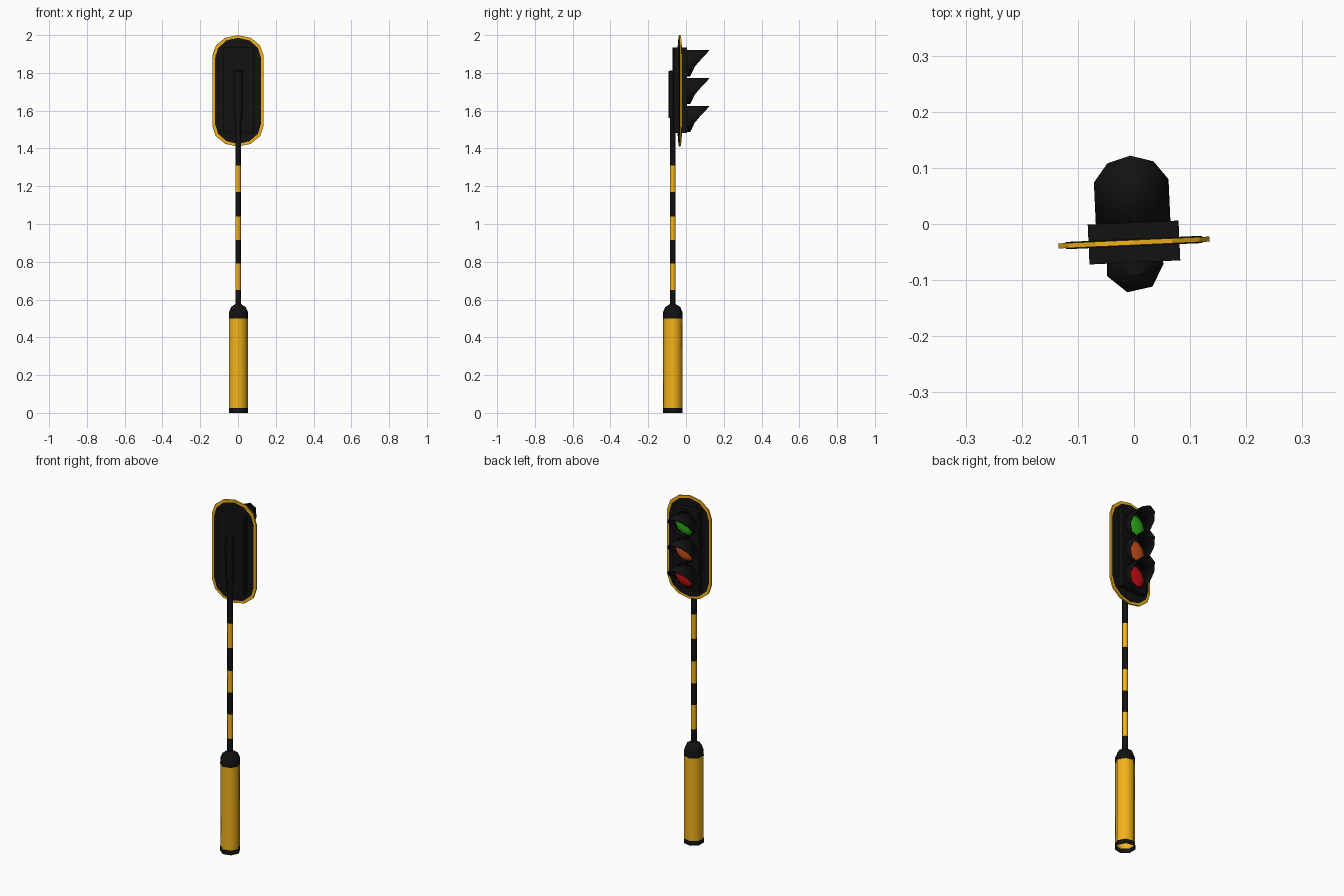
import bpy, bmesh
from math import sin, cos, pi, radians
from mathutils import Matrix

if "Cube" in bpy.data.objects:
    bpy.data.objects.remove(bpy.data.objects["Cube"])

def mat(name, rgb):
    m = bpy.data.materials.new(name)
    m.diffuse_color = (*rgb, 1)
    m.use_nodes = True
    m.node_tree.nodes["Principled BSDF"].inputs["Base Color"].default_value = m.diffuse_color
    return m

BLACK = mat("black", (0.006, 0.006, 0.006))
YELLOW = mat("yellow", (0.9, 0.45, 0.01))
GREEN = mat("green", (0.03, 0.5, 0.01))
ORANGE = mat("orange", (0.7, 0.09, 0.01))
RED = mat("red", (0.65, 0.005, 0.008))

# The head is turned slightly around the upright axis
HEAD = Matrix.Translation((0, -0.033, 0)) @ Matrix.Rotation(radians(2.6), 4, 'Z')

def finish(name, bm, material, matrix=Matrix(), smooth=False):
    bmesh.ops.recalc_face_normals(bm, faces=bm.faces)
    me = bpy.data.meshes.new(name)
    bm.to_mesh(me)
    bm.free()
    ob = bpy.data.objects.new(name, me)
    bpy.context.collection.objects.link(ob)
    me.materials.append(material)
    ob.matrix_world = matrix
    if smooth:
        bpy.ops.object.select_all(action='DESELECT')
        ob.select_set(True)
        bpy.context.view_layer.objects.active = ob
        bpy.ops.object.shade_smooth_by_angle(angle=radians(60))
    return ob

def lathe(name, profile, sides, material, matrix, cap=False):
    """Turn (radius, height) points around z; the bottom stays open."""
    bm = bmesh.new()
    rings = [[bm.verts.new((r * cos(2 * pi * i / sides), r * sin(2 * pi * i / sides), z))
              for i in range(sides)] for r, z in profile]
    for a, b in zip(rings, rings[1:]):
        for i in range(sides):
            j = (i + 1) % sides
            bm.faces.new((a[i], a[j], b[j], b[i]))
    if cap:
        bm.faces.new(rings[-1])
    return finish(name, bm, material, matrix, True)

def box(name, size, centre, material, matrix):
    bm = bmesh.new()
    bmesh.ops.create_cube(bm, size=1)
    bmesh.ops.scale(bm, vec=size, verts=bm.verts)
    bmesh.ops.translate(bm, vec=centre, verts=bm.verts)
    return finish(name, bm, material, matrix)

def plate(name, half_w, z0, z1, thick, material):
    """Upright slab with rounded top and bottom ends."""
    bm = bmesh.new()
    end = 0.108
    pts = [(half_w * cos(k * pi / 6), z1 - end + end * sin(k * pi / 6)) for k in range(7)]
    pts += [(-x, z0 + z1 - z) for x, z in pts]
    f = bm.faces.new([bm.verts.new((x, -thick / 2, z)) for x, z in pts])
    ext = bmesh.ops.extrude_face_region(bm, geom=[f])
    moved = [v for v in ext['geom'] if isinstance(v, bmesh.types.BMVert)]
    bmesh.ops.translate(bm, vec=(0, thick, 0), verts=moved)
    return finish(name, bm, material, HEAD)

# Bollard and pole, all seven-sided
POLE = Matrix.Translation((0, -0.07, 0))
lathe("base_ring", [(0.053, 0), (0.053, 0.027)], 7, BLACK, POLE)
lathe("bollard", [(0.052, 0.027), (0.052, 0.5)], 7, YELLOW, POLE)
lathe("bollard_cap", [(0.053, 0.5), (0.052, 0.535), (0.041, 0.56), (0.016, 0.576)], 7, BLACK, POLE)
levels = [0.57, 0.65, 0.79, 0.915, 1.04, 1.17, 1.31, 1.81]
for i, (a, b) in enumerate(zip(levels, levels[1:])):
    lathe(f"pole_band_{i + 1}", [(0.016, a), (0.016, b)], 7, YELLOW if i % 2 else BLACK, POLE, b == 1.81)

# Clamp holding the head to the pole
lathe("pole_clamp", [(0.016, 1.56), (0.024, 1.56), (0.024, 1.81), (0.01, 1.812)], 7, BLACK, POLE, True)

# Backing board with yellow edge, and lamp housing
plate("board_rim", 0.135, 1.41, 2.0, 0.009, YELLOW)
plate("board_panel", 0.122, 1.424, 1.986, 0.013, BLACK)
box("housing", (0.162, 0.071, 0.455), (0, 0, 1.708), BLACK, HEAD)

# Visor reach at each of the ten sides, from the top round to the bottom
reach = [0.155, 0.143, 0.110, 0.075, 0.060, 0.055]

def visor(name, z):
    bm = bmesh.new()
    back, front = [], []
    for i in range(10):
        a = 2 * pi * i / 10
        x, h = 0.07 * sin(a), z + 0.07 * cos(a)
        back.append(bm.verts.new((x, 0.034, h)))
        front.append(bm.verts.new((x, reach[min(i, 10 - i)], h)))
    for i in range(10):
        j = (i + 1) % 10
        bm.faces.new((back[i], back[j], front[j], front[i]))
    ob = finish(name, bm, BLACK, HEAD, True)
    mod = ob.modifiers.new("thickness", 'SOLIDIFY')
    mod.thickness = 0.004

# Three lamps, each a lens under a visor
for label, z, colour in (("top", 1.852, GREEN), ("middle", 1.704, ORANGE), ("bottom", 1.556, RED)):
    visor(f"{label}_visor", z)
    turn = HEAD @ Matrix.Translation((0, 0.034, z)) @ Matrix.Rotation(-pi / 2, 4, 'X')
    lathe(f"{label}_lens", [(0.065, 0), (0.06, 0.006), (0.035, 0.012)], 10, colour, turn, True)
